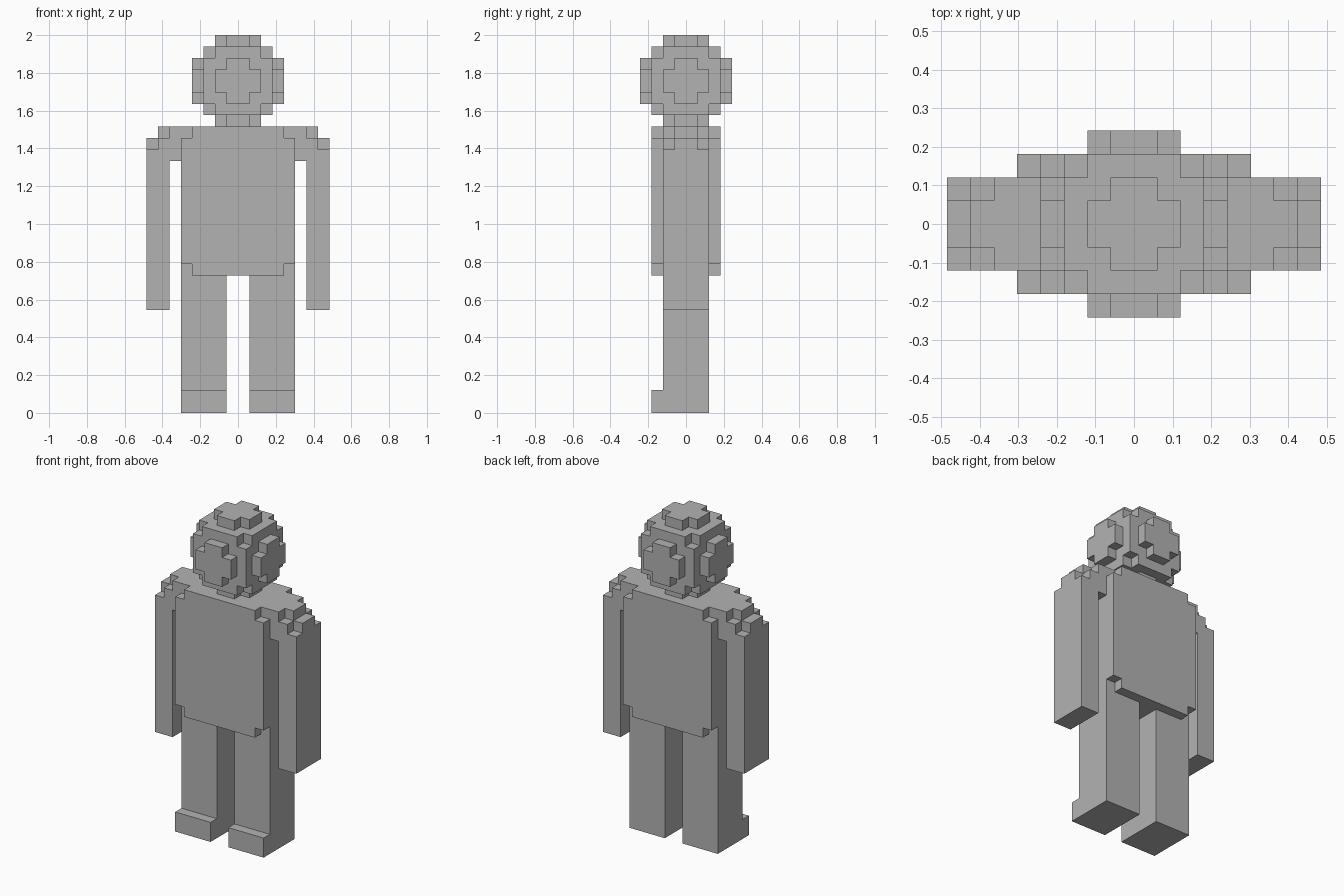
import bpy
import bmesh
from itertools import permutations, product
from mathutils import Vector

cube = bpy.data.objects.get("Cube")
if cube:
    bpy.data.objects.remove(cube)

U = 2 / 33  # size of one block


def box(x, y, z):
    """Set of block cells filling three (low, high) ranges."""
    return set(product(range(*x), range(*y), range(*z)))


def sym(n):
    return (-n, n)


def mirrored(cells):
    return {(-1 - x, y, z) for x, y, z in cells}


# Head: blocky ball made of overlapping boxes
HEAD_Z = 29
head = set()
for size in ((3, 3, 2), (4, 2, 1)):
    for a, b, c in set(permutations(size)):
        head |= box(sym(a), sym(b), (HEAD_Z - c, HEAD_Z + c))

# Torso: slab with its four front and four back corners nicked
torso = box(sym(5), sym(3), (12, 25))
torso -= set(product((-5, 4), (-3, 2), (12, 24)))

# Arm with a stepped, rounded shoulder
arm = box((6, 8), sym(2), (9, 25)) | box((5, 6), sym(2), (22, 25))
arm -= box((7, 8), sym(2), (24, 25))
for y in (-2, 1):
    arm -= {(6, y, 24), (7, y, 23)}

# Leg and the toe that sticks out in front
leg = box((1, 5), sym(2), (0, 12))
foot = box((1, 5), (-3, -2), (0, 2))

parts = {"head": head, "torso": torso}
for name, cells in (("arm", arm), ("leg", leg), ("foot", foot)):
    parts["left_" + name] = cells
    parts["right_" + name] = mirrored(cells)
solid = set().union(*parts.values())

# Single material
grey = bpy.data.materials.new("plain grey")
grey.use_nodes = True
colour = (0.45, 0.45, 0.45, 1)
grey.diffuse_color = colour
grey.node_tree.nodes["Principled BSDF"].inputs["Base Color"].default_value = colour


def build(name, cells):
    """Make the outer skin of a part, leaving out faces against other parts."""
    bm = bmesh.new()
    for cell in sorted(cells):
        for axis, side in product(range(3), (0, 1)):
            neighbour = list(cell)
            neighbour[axis] += 2 * side - 1
            if tuple(neighbour) in solid:
                continue
            origin = Vector(cell)
            origin[axis] += side
            u, v = Vector(), Vector()
            u[(axis + 1) % 3] = 1
            v[(axis + 2) % 3] = 1
            ring = [origin, origin + u, origin + u + v, origin + v]
            if not side:
                ring.reverse()
            bm.faces.new([bm.verts.new(p * U) for p in ring])
    bmesh.ops.remove_doubles(bm, verts=bm.verts, dist=U / 10)
    bmesh.ops.dissolve_limit(bm, angle_limit=0.01, verts=bm.verts, edges=bm.edges)
    mesh = bpy.data.meshes.new(name)
    bm.to_mesh(mesh)
    bm.free()
    mesh.materials.append(grey)
    bpy.context.collection.objects.link(bpy.data.objects.new(name, mesh))


for part_name, part_cells in parts.items():
    build(part_name, part_cells)
